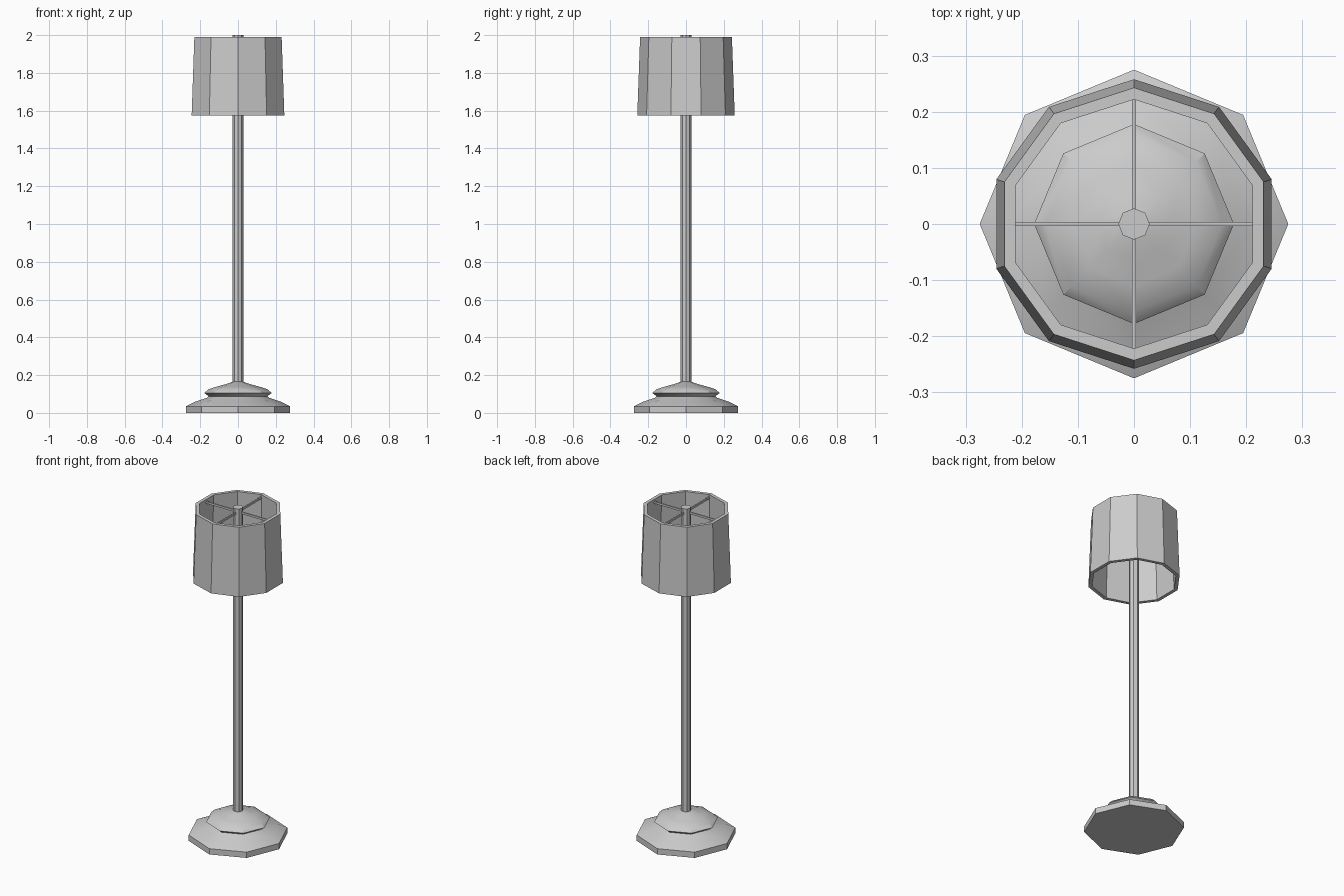
import bpy, bmesh, math

if "Cube" in bpy.data.objects:
    bpy.data.objects.remove(bpy.data.objects["Cube"])

grey = bpy.data.materials.new("warm_grey")
grey.diffuse_color = (0.6, 0.6, 0.6, 1)
grey.use_nodes = True
grey.node_tree.nodes["Principled BSDF"].inputs["Base Color"].default_value = grey.diffuse_color


def finish(name, bm):
    bmesh.ops.recalc_face_normals(bm, faces=bm.faces)
    mesh = bpy.data.meshes.new(name)
    bm.to_mesh(mesh)
    bm.free()
    mesh.materials.append(grey)
    obj = bpy.data.objects.new(name, mesh)
    bpy.context.collection.objects.link(obj)
    bpy.ops.object.select_all(action='DESELECT')
    obj.select_set(True)
    bpy.context.view_layer.objects.active = obj
    bpy.ops.object.shade_smooth_by_angle(angle=math.radians(30))
    return obj


def lathe(name, profile, sides, closed=False):
    """Spin (radius, z) points around z, first vertex on +y."""
    bm = bmesh.new()
    rings = []
    for r, z in profile:
        rings.append([bm.verts.new((r * math.sin(2 * math.pi * i / sides),
                                    r * math.cos(2 * math.pi * i / sides), z))
                      for i in range(sides)])
    pairs = list(zip(rings, rings[1:]))
    if closed:
        pairs.append((rings[-1], rings[0]))
    else:
        bm.faces.new(rings[0])
        bm.faces.new(rings[-1])
    for a, b in pairs:
        for i in range(sides):
            j = (i + 1) % sides
            bm.faces.new((a[i], a[j], b[j], b[i]))
    return finish(name, bm)


# Stepped octagonal foot
lathe("base", [(0.275, 0), (0.275, 0.035), (0.225, 0.06), (0.165, 0.08),
               (0.155, 0.088), (0.178, 0.105), (0.157, 0.125),
               (0.11, 0.14), (0.065, 0.152), (0.028, 0.165)], 8)

# Upright pole
lathe("pole", [(0.028, 0.15), (0.028, 2.0)], 8)

# Open tapered shade with wall thickness
lathe("shade", [(0.258, 1.575), (0.243, 1.99), (0.222, 1.99), (0.237, 1.575)],
      10, closed=True)

# Cross spokes holding the shade
for name, sx, sy in (("spoke_x", 0.424, 0.008), ("spoke_y", 0.008, 0.446)):
    bm = bmesh.new()
    bmesh.ops.create_cube(bm, size=1)
    for v in bm.verts:
        v.co = (v.co.x * sx, v.co.y * sy, v.co.z * 0.012 + 1.972)
    finish(name, bm)
